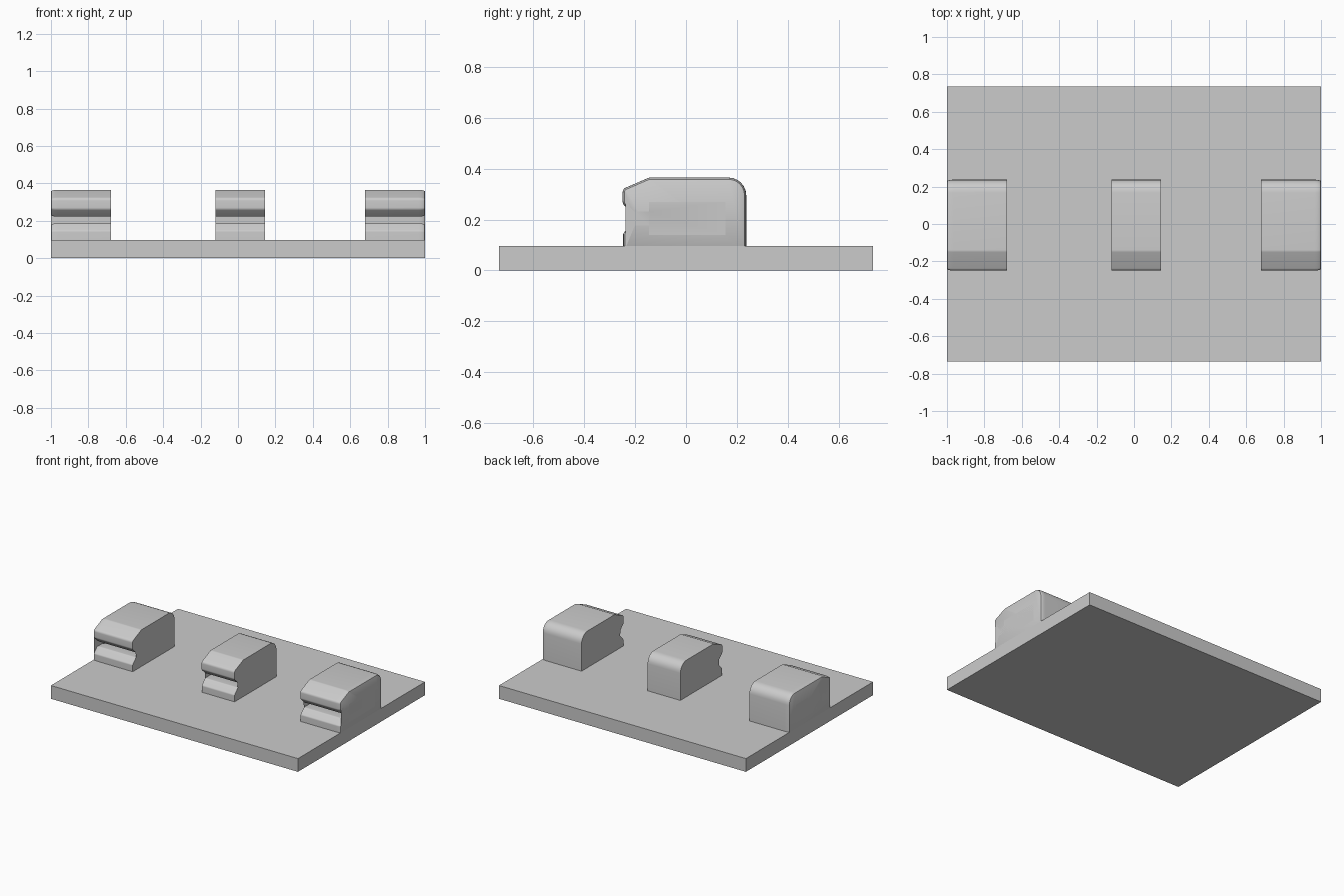
import bpy, bmesh, math
from mathutils import Vector

if "Cube" in bpy.data.objects:
    bpy.data.objects.remove(bpy.data.objects["Cube"])

gray = bpy.data.materials.new("light gray")
gray.diffuse_color = (0.6, 0.6, 0.6, 1)
gray.use_nodes = True
gray.node_tree.nodes["Principled BSDF"].inputs["Base Color"].default_value = gray.diffuse_color

PLATE_TOP = 0.097

# clip side profile, counter-clockwise: (y, z, corner radius)
PROFILE = [
    (-0.247, 0.08, 0), (0.237, 0.08, 0), (0.237, 0.365, 0.07), (-0.145, 0.365, 0.03),
    (-0.249, 0.32, 0.02), (-0.249, 0.262, 0.02), (-0.208, 0.222, 0.015), (-0.135, 0.222, 0.008),
    (-0.135, 0.259, 0), (0.146, 0.259, 0), (0.146, 0.149, 0), (-0.135, 0.149, 0),
    (-0.135, 0.186, 0.01), (-0.208, 0.186, 0.015), (-0.247, 0.146, 0.015),
]


def rounded(profile, steps=6):
    """Replace corners by tangent arcs."""
    out = []
    for i, (y, z, r) in enumerate(profile):
        p = Vector((y, z))
        if r == 0:
            out.append(p)
            continue
        a = (Vector(profile[i - 1][:2]) - p).normalized()
        b = (Vector(profile[(i + 1) % len(profile)][:2]) - p).normalized()
        half = a.angle(b) / 2
        c = p + (a + b).normalized() * (r / math.sin(half))
        s = p + a * (r / math.tan(half)) - c
        e = p + b * (r / math.tan(half)) - c
        sweep = s.angle(e)
        for k in range(steps + 1):
            t = k / steps
            out.append(c + (s * math.sin((1 - t) * sweep) + e * math.sin(t * sweep)) / math.sin(sweep))
    return out


def inset(pts, d):
    """Move a counter-clockwise outline inward by d with mitred corners."""
    out = []
    for i, p in enumerate(pts):
        u = (p - pts[i - 1]).normalized()
        v = (pts[(i + 1) % len(pts)] - p).normalized()
        n1, n2 = Vector((-u.y, u.x)), Vector((-v.y, v.x))
        out.append(p + (n1 + n2) * (d / (1 + n1.dot(n2))))
    return out


def finish(bm, name):
    bmesh.ops.recalc_face_normals(bm, faces=bm.faces[:])
    me = bpy.data.meshes.new(name)
    bm.to_mesh(me)
    bm.free()
    me.materials.append(gray)
    ob = bpy.data.objects.new(name, me)
    bpy.context.collection.objects.link(ob)
    return ob


def clip(name, x_in, x_out, soft_end):
    """Extrude the profile along x, softening the outer end if asked."""
    outline = rounded(PROFILE)
    side = 1 if x_out > x_in else -1
    sections = [(x_in, 0)]
    if soft_end:
        for k in range(6):
            a = k / 5 * math.pi / 2
            sections.append((x_out - side * 0.035 * (1 - math.sin(a)), 0.01 * (1 - math.cos(a))))
    else:
        sections.append((x_out, 0))
    bm = bmesh.new()
    rings = [[bm.verts.new((x, p.x, p.y)) for p in inset(outline, d)] for x, d in sections]
    n = len(outline)
    for r, s in zip(rings, rings[1:]):
        for i in range(n):
            j = (i + 1) % n
            bm.faces.new((r[i], r[j], s[j], s[i]))
    caps = [bm.faces.new(rings[0]), bm.faces.new(rings[-1])]
    bmesh.ops.triangulate(bm, faces=caps)
    ob = finish(bm, name)
    bpy.ops.object.select_all(action='DESELECT')
    ob.select_set(True)
    bpy.context.view_layer.objects.active = ob
    bpy.ops.object.shade_smooth_by_angle(angle=math.radians(30))


# base plate
bm = bmesh.new()
bmesh.ops.create_cube(bm, size=1)
for v in bm.verts:
    v.co = (v.co.x * 2, v.co.y * 1.47, (v.co.z + 0.5) * PLATE_TOP)
finish(bm, "base_plate")

# three cable clips
clip("left_clip", -0.68, -1.0, True)
clip("middle_clip", -0.12, 0.145, False)
clip("right_clip", 0.68, 1.0, True)
